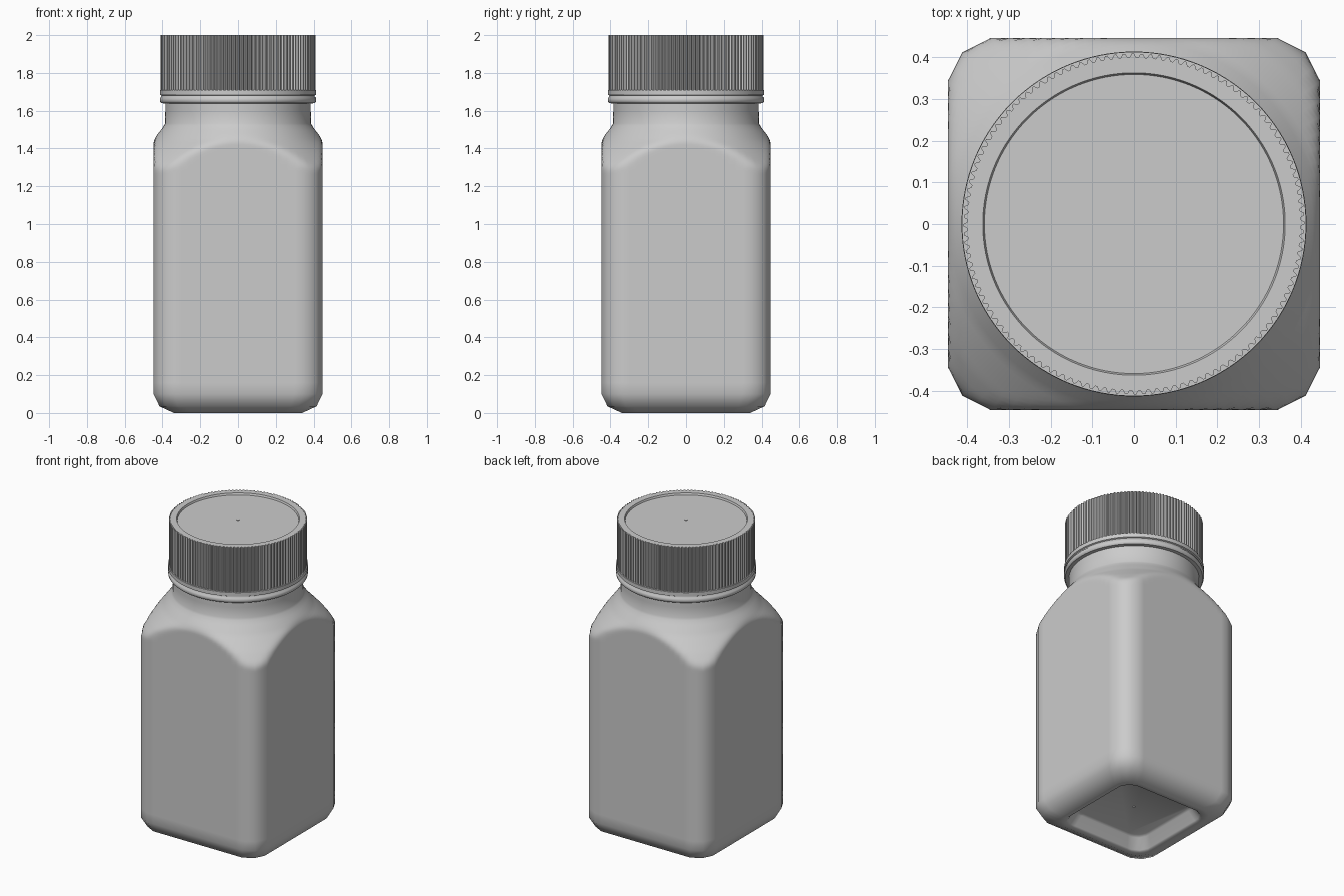
import bpy
import bmesh
import math

cube = bpy.data.objects.get("Cube")
if cube:
    bpy.data.objects.remove(cube, do_unlink=True)

# One plain grey plastic
grey = bpy.data.materials.new("grey plastic")
grey.use_nodes = True
colour = (0.6, 0.6, 0.6, 1)
grey.diffuse_color = colour
grey.node_tree.nodes["Principled BSDF"].inputs["Base Color"].default_value = colour


def loft(name, rings, segments, radius, smooth_angle):
    """Join rings, listed from the underside outwards and up, with closed ends."""
    bm = bmesh.new()
    loops = []
    for ring in rings:
        loop = []
        for i in range(segments):
            a = 2 * math.pi * i / segments
            r = radius(ring, a, i)
            loop.append(bm.verts.new((r * math.cos(a), r * math.sin(a), ring[1])))
        loops.append(loop)
    for low, high in zip(loops, loops[1:]):
        for i in range(segments):
            j = (i + 1) % segments
            bm.faces.new((low[i], low[j], high[j], high[i]))
    bm.faces.new(loops[0][::-1])
    bm.faces.new(loops[-1])
    mesh = bpy.data.meshes.new(name)
    bm.to_mesh(mesh)
    bm.free()
    mesh.materials.append(grey)
    obj = bpy.data.objects.new(name, mesh)
    bpy.context.collection.objects.link(obj)
    bpy.ops.object.select_all(action="DESELECT")
    obj.select_set(True)
    bpy.context.view_layer.objects.active = obj
    bpy.ops.object.shade_smooth_by_angle(angle=math.radians(smooth_angle))
    return obj


HALF = 0.447      # half width of the body
CORNER = 0.412    # x and y of the corner edge
BEND = 0.343      # where the flat side ends


def square_radius(a):
    """Distance to the faceted, rounded square outline at an angle."""
    a = a % (math.pi / 2)
    a = min(a, math.pi / 2 - a)
    flat = HALF / math.cos(a)
    nx, ny = CORNER - BEND, HALF - CORNER
    bevel = (nx + ny) * CORNER / (nx * math.cos(a) + ny * math.sin(a))
    return min(flat, bevel)


SHOULDER = [(1.0, 0.87), (1.28, 0.595), (1.365, 0.525), (1.445, 0.449),
            (1.51, 0.399), (1.535, 0.385), (1.7, 0.385)]


def shoulder_radius(z):
    """Radius of the round shoulder and neck at a height."""
    for (z0, r0), (z1, r1) in zip(SHOULDER, SHOULDER[1:]):
        if z0 <= z <= z1:
            return r0 + (r1 - r0) * (z - z0) / (z1 - z0)
    return 2.0


def body_radius(ring, a, i):
    side, dome = ring[0] * square_radius(a), shoulder_radius(ring[1])
    blend = 0.02
    h = max(blend - abs(side - dome), 0) / blend
    return min(side, dome) - h * h * blend / 4


def round_radius(ring, a, i):
    return ring[0]


def ridged_radius(ring, a, i):
    return ring[0] - (ring[2] if i % 4 > 1 else 0)


# Body: recessed base, rounded foot, straight sides, shoulder and neck
foot = [(0.57, 0.08), (0.60, 0.07), (0.67, 0.008), (0.69, 0), (0.76, 0),
        (0.93, 0.035), (1, 0.1), (1, 0.16), (1, 0.6), (1, 1.1), (1, 1.2)]
upper = [(1, 1.22 + 0.0125 * k) for k in range(26)] + [(1, 1.6), (1, 1.68)]
loft("bottle_body", foot + upper, 96, body_radius, 50)

# Ridged screw cap with a slightly sunken top disc
cap = [(0.39, 1.7, 0), (0.409, 1.7, 0.009), (0.409, 2, 0.009),
       (0.398, 2, 0), (0.363, 2, 0), (0.359, 1.988, 0)]
loft("ridged_cap", cap, 480, ridged_radius, 30)

# Seal band and bead under the cap
band = [(0.38, 1.638), (0.406, 1.64), (0.412, 1.646), (0.414, 1.656),
        (0.412, 1.668), (0.406, 1.674), (0.405, 1.68), (0.413, 1.684),
        (0.413, 1.709), (0.39, 1.71)]
loft("seal_band", band, 128, round_radius, 40)

# Small moulding marks in the middle of the cap and the base
loft("cap_mark", [(0.008, 1.985), (0.008, 1.991)], 16, round_radius, 30)
loft("base_mark", [(0.008, 0.076), (0.008, 0.084)], 16, round_radius, 30)
